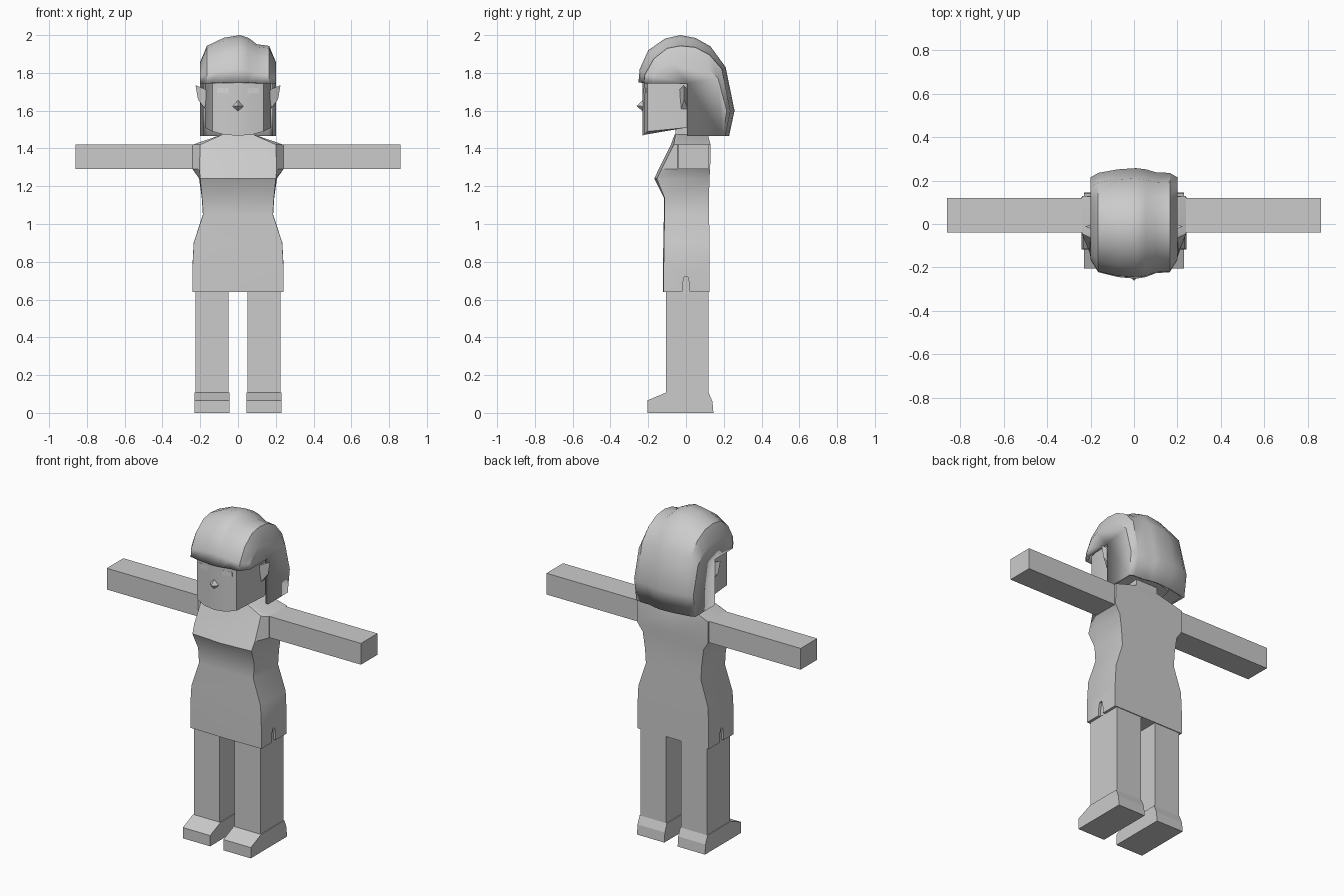
import bpy, bmesh

if "Cube" in bpy.data.objects:
    bpy.data.objects.remove(bpy.data.objects["Cube"])


def material(name, value):
    m = bpy.data.materials.new(name)
    m.diffuse_color = (value, value, value, 1)
    m.use_nodes = True
    m.node_tree.nodes["Principled BSDF"].inputs["Base Color"].default_value = m.diffuse_color
    return m


GREY = material("plain grey", 0.6)
PALE = material("pale grey", 0.68)


def build(name, verts, faces, mat=GREY, smooth=None):
    me = bpy.data.meshes.new(name)
    me.from_pydata(verts, [], faces)
    bm = bmesh.new()
    bm.from_mesh(me)
    bmesh.ops.recalc_face_normals(bm, faces=bm.faces)
    bm.to_mesh(me)
    bm.free()
    ob = bpy.data.objects.new(name, me)
    bpy.context.collection.objects.link(ob)
    me.materials.append(mat)
    if smooth:
        bpy.ops.object.select_all(action='DESELECT')
        ob.select_set(True)
        bpy.context.view_layer.objects.active = ob
        bpy.ops.object.shade_smooth_by_angle(angle=smooth)
    return ob


def loft(name, rings, mat=GREY, smooth=None):
    """Closed rings joined in order, with both ends capped."""
    n = len(rings[0])
    faces = [(r * n + i, r * n + (i + 1) % n, (r + 1) * n + (i + 1) % n, (r + 1) * n + i)
             for r in range(len(rings) - 1) for i in range(n)]
    last = (len(rings) - 1) * n
    faces += [tuple(range(n)), tuple(range(last, last + n))]
    return build(name, [v for ring in rings for v in ring], faces, mat, smooth)


def extrude_x(name, profile, x0, x1, mat=GREY):
    return loft(name, [[(x, y, z) for y, z in profile] for x in (x0, x1)], mat)


def rect(y0, y1, z0, z1):
    return [(y0, z0), (y1, z0), (y1, z1), (y0, z1)]


def mirrored(half):
    """Complete a half ring that starts and ends on the centre line."""
    return half + [(-x, y, z) for x, y, z in half[-2:0:-1]]


# Dress: height, front half width, side half width, front y, corner y, side y, back y
sections = [
    (0.64, .240, .241, -.122, -.118, -.115, .125),
    (0.78, .240, .241, -.122, -.118, -.115, .125),
    (0.90, .234, .235, -.120, -.116, -.113, .125),
    (1.05, .184, .186, -.117, -.114, -.110, .122),
    (1.14, .190, .192, -.117, -.114, -.105, .122),
    (1.24, .200, .206, -.168, -.155, -.070, .124),
    (1.29, .205, .240, -.145, -.130, -.045, .128),
    (1.42, .200, .240, -.080, -.065, -.045, .130),
    (1.475, .078, .080, -.060, -.055, -.040, .115),
]
dress = loft("dress", [mirrored([(0, yf, z), (wf, yc, z), (w, ys, z), (w, yb, z), (0, yb, z)])
                       for z, wf, w, yf, yc, ys, yb in sections], smooth=0.5)

# Neck
extrude_x("neck", rect(-.055, .11, 1.44, 1.60), -.075, .075)

# Slits, arms, legs, feet and ears on both sides
foot = [(-.205, 0), (.145, 0), (.14, .06), (.12, .108), (-.105, .108), (-.205, .066)]
slit = [(-.022, .6), (.022, .6), (.018, .68), (.01, .72), (-.01, .72), (-.018, .68)]
for side, s in (("left", 1), ("right", -1)):
    cutter = extrude_x(side + "_slit_cutter", slit, s * .226, s * .30)
    cutter.hide_render = True
    cutter.hide_viewport = True
    cut = dress.modifiers.new(side + "_slit", 'BOOLEAN')
    cut.object = cutter
    cut.operation = 'DIFFERENCE'
    cut.solver = 'EXACT'
    extrude_x(side + "_arm", rect(-.04, .12, 1.29, 1.42), s * .2, s * .86)
    extrude_x(side + "_leg", rect(-.105, .12, .1, .7), s * .05, s * .225)
    extrude_x(side + "_foot", foot, s * .045, s * .23)
    build(side + "_ear",
          [(s * .165, -.035, 1.71), (s * .165, .01, 1.71), (s * .175, -.025, 1.61),
           (s * .175, .01, 1.61), (s * .225, -.012, 1.735), (s * .212, -.01, 1.66)],
          [(0, 1, 4), (0, 4, 5, 2), (1, 3, 5, 4), (2, 5, 3), (0, 2, 3, 1)])
    # Eye plate lying on the face
    eye = [(.05, -.2225), (.11, -.2115)]
    loft(side + "_eye", [[(s * x, y - d, z) for (x, y), z in
                          ((eye[0], 1.69), (eye[1], 1.695), (eye[1], 1.72), (eye[0], 1.72))]
                         for d in (0, .003)], PALE)

# Head: footprint with a rising jaw line
outline = [(0, -.23, 1.468), (.07, -.222, 1.472), (.135, -.205, 1.49),
           (.175, 0, 1.51), (.15, .12, 1.52), (0, .16, 1.52)]
loft("head", [mirrored(outline), mirrored([(x, y, 1.62) for x, y, z in outline]),
              mirrored([(x, y, 1.78) for x, y, z in outline])], smooth=0.5)

# Nose
build("nose", [(-.036, -.218, 1.622), (.036, -.218, 1.622), (0, -.222, 1.662),
               (0, -.222, 1.59), (0, -.262, 1.625)],
      [(0, 4, 2), (4, 1, 2), (0, 3, 4), (3, 1, 4), (0, 2, 1, 3)])

# Hair: arcs from fringe over the crown to the nape, from the middle to the sides
middle = [(-.252, 1.75), (-.245, 1.82), (-.2, 1.92), (-.11, 1.982), (-.03, 2.0),
          (.05, 1.985), (.13, 1.94), (.21, 1.83), (.257, 1.6), (.228, 1.465)]
shoulder = [(-.222, 1.745), (-.218, 1.79), (-.17, 1.875), (-.1, 1.93), (-.03, 1.943),
            (.05, 1.935), (.125, 1.895), (.19, 1.82), (.235, 1.6), (.208, 1.465)]
outer = [(-.165, 1.745), (-.163, 1.78), (-.135, 1.825), (-.08, 1.852), (-.03, 1.858),
         (.05, 1.852), (.115, 1.825), (.17, 1.77), (.215, 1.6), (.195, 1.465)]


def blend(a, b, t):
    return [(p[0] + (q[0] - p[0]) * t, p[1] + (q[1] - p[1]) * t) for p, q in zip(a, b)]


arcs = [(-.2, outer), (-.165, shoulder), (-.075, blend(middle, shoulder, .25)),
        (.01, middle), (.055, blend(middle, shoulder, .25)),
        (.1, blend(middle, shoulder, .85)), (.165, shoulder), (.2, outer)]
n = len(middle)
verts = [(x, y, z) for x, arc in arcs for y, z in arc]
faces = [(r * n + i, r * n + i + 1, (r + 1) * n + i + 1, (r + 1) * n + i)
         for r in range(len(arcs) - 1) for i in range(n - 1)]
# Side panels stepping down behind the cheeks
for x, start in ((-.2, 0), (.2, (len(arcs) - 1) * n)):
    k = len(verts)
    verts += [(x, .005, 1.465), (x, .005, 1.745)]
    faces.append(tuple(range(start, start + n)) + (k, k + 1))
hair = build("hair", verts, faces, smooth=0.55)
shell = hair.modifiers.new("thickness", 'SOLIDIFY')
shell.thickness = 0.018
shell.offset = -1
